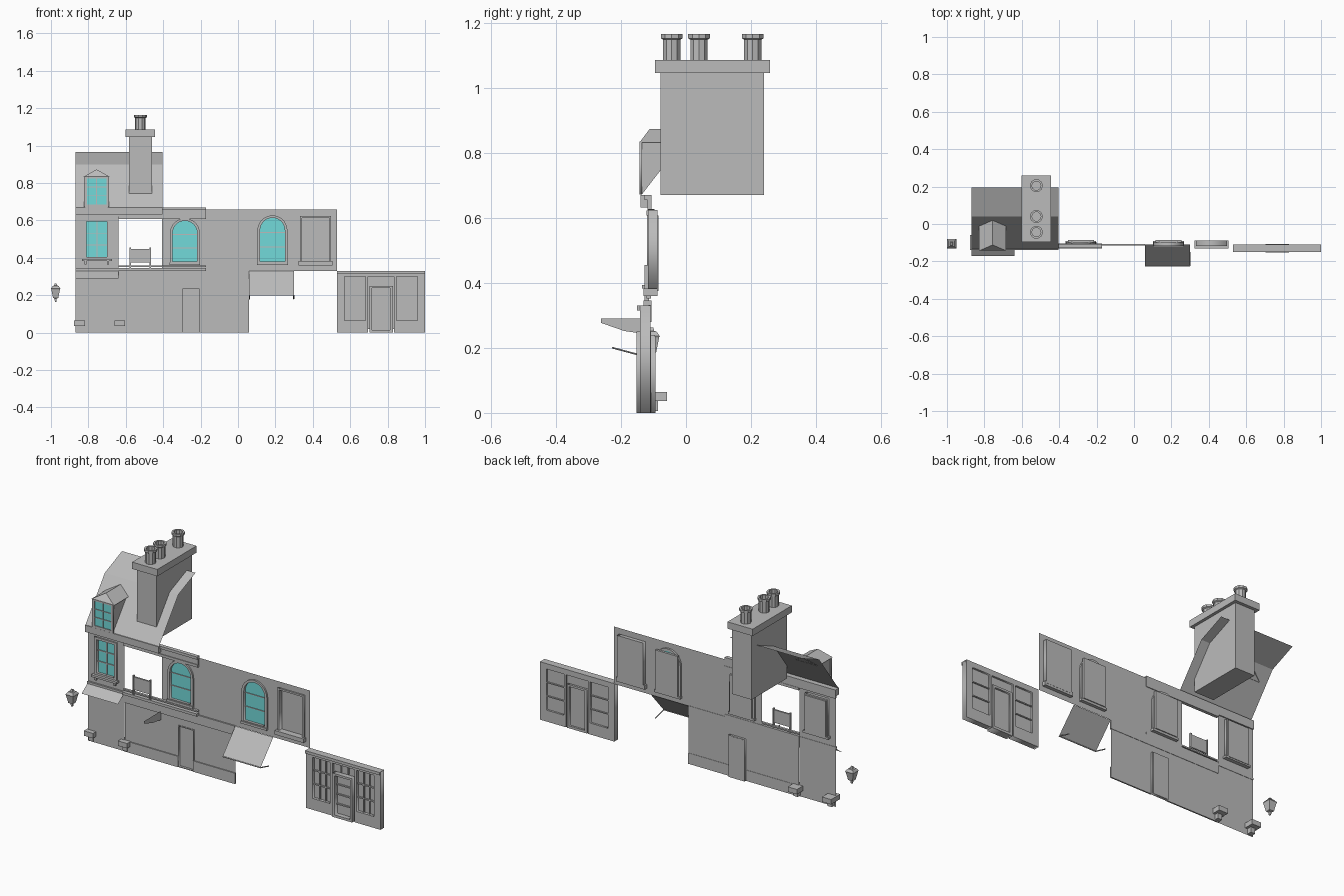
import bpy, bmesh, math
from mathutils import Vector


def material(name, col):
    m = bpy.data.materials.new(name)
    m.diffuse_color = (*col, 1)
    return m


GREY = material("stone grey", (0.5, 0.5, 0.5))
GLASS = material("teal glass", (0.17, 0.7, 0.7))


def mesh_obj(name, verts, faces, mat=GREY):
    me = bpy.data.meshes.new(name)
    me.from_pydata(verts, [], faces)
    me.materials.append(mat)
    o = bpy.data.objects.new(name, me)
    bpy.context.collection.objects.link(o)
    return o


def box(name, x0, x1, y0, y1, z0, z1, mat=GREY):
    v = [(x, y, z) for z in (z0, z1) for x, y in ((x0, y0), (x1, y0), (x1, y1), (x0, y1))]
    f = [(3, 2, 1, 0), (4, 5, 6, 7)] + [(i, (i + 1) % 4, (i + 1) % 4 + 4, i + 4) for i in range(4)]
    return mesh_obj(name, v, f, mat)


def panel(name, outlines, y, depth=0.0, mat=GREY):
    """Flat x-z panel; later outlines inside the first become holes."""
    cu = bpy.data.curves.new(name, 'CURVE')
    cu.dimensions, cu.fill_mode, cu.extrude = '2D', 'BOTH', depth / 2
    for pts in outlines:
        s = cu.splines.new('POLY')
        s.points.add(len(pts) - 1)
        for p, (x, z) in zip(s.points, pts):
            p.co = (x, z, 0, 1)
        s.use_cyclic_u = True
    tmp = bpy.data.objects.new(name + "_outline", cu)
    me = bpy.data.meshes.new_from_object(tmp)
    bpy.data.objects.remove(tmp)
    me.materials.clear()
    me.materials.append(mat)
    for p in me.polygons:
        p.material_index = 0
    o = bpy.data.objects.new(name, me)
    o.rotation_euler.x = math.pi / 2
    o.location.y = y
    bpy.context.collection.objects.link(o)
    return o


def rect(x0, x1, z0, z1):
    return [(x0, z0), (x1, z0), (x1, z1), (x0, z1)]


def arch(cx, w, z0, top):
    """Round-headed outline of half width w."""
    n = 14
    return [(cx - w, z0), (cx + w, z0)] + [
        (cx + w * math.cos(math.pi * i / n), top - w + w * math.sin(math.pi * i / n)) for i in range(n + 1)]


def lathe(name, cx, cy, prof, sides, turn=0.0):
    """Faceted turned part from (radius, z) pairs."""
    v = [(cx + r * math.cos(turn + 2 * math.pi * i / sides),
          cy + r * math.sin(turn + 2 * math.pi * i / sides), z) for r, z in prof for i in range(sides)]
    f = [(k * sides + i, k * sides + (i + 1) % sides, (k + 1) * sides + (i + 1) % sides, (k + 1) * sides + i)
         for k in range(len(prof) - 1) for i in range(sides)]
    f += [tuple(range(sides))[::-1], tuple(range(len(v) - sides, len(v)))]
    return mesh_obj(name, v, f)


def rod(name, a, b, r=0.003):
    a, b = Vector(a), Vector(b)
    o = lathe(name, 0, 0, [(r, 0), (r, (b - a).length)], 6)
    o.rotation_euler = (b - a).to_track_quat('Z', 'Y').to_euler()
    o.location = a
    return o


def bars(name, x0, x1, z0, z1, cols, rows, y, t=0.005):
    for i in range(1, cols):
        x = x0 + (x1 - x0) * i / cols
        box(name + "_upright", x - t / 2, x + t / 2, y - t, y, z0, z1)
    for i in range(1, rows):
        z = z0 + (z1 - z0) * i / rows
        box(name + "_crossbar", x0, x1, y - t, y, z - t / 2, z + t / 2)


# Ground floor wall with doorway, plinth and upper band
panel("ground_wall", [[(-0.64, 0), (-0.30, 0), (-0.30, 0.235), (-0.205, 0.235), (-0.205, 0),
                       (0.06, 0), (0.06, 0.33), (-0.64, 0.33)]], -0.108)
box("plinth_left", -0.64, -0.30, -0.114, -0.106, 0, 0.062)
box("plinth_right", -0.205, 0.06, -0.114, -0.106, 0, 0.062)
box("band_course", -0.64, 0.06, -0.116, -0.106, 0.28, 0.332)
panel("door_reveal", [rect(-0.304, -0.201, 0, 0.239), rect(-0.298, -0.207, 0.004, 0.233)], -0.103, 0.016)
panel("door", [rect(-0.30, -0.205, 0, 0.235)], -0.096, 0.003)

# Left bay wall with sash window
panel("left_bay_wall", [rect(-0.87, -0.64, 0, 0.63), rect(-0.812, -0.698, 0.395, 0.60)], -0.112)
panel("sash_frame", [rect(-0.827, -0.683, 0.385, 0.608), rect(-0.81, -0.70, 0.405, 0.595)], -0.108, 0.024)
panel("sash_glass", [rect(-0.812, -0.698, 0.40, 0.60)], -0.105, 0, GLASS)
bars("sash", -0.81, -0.70, 0.405, 0.595, 2, 3, -0.105)
box("sash_back", -0.82, -0.69, -0.100, -0.087, 0.39, 0.60)
box("sash_sill", -0.835, -0.675, -0.135, -0.09, 0.382, 0.394)
for x in (-0.815, -0.695):
    box("sill_bracket", x - 0.006, x + 0.006, -0.128, -0.112, 0.365, 0.382)

# Sloped canopy and band on the left bay
mesh_obj("left_canopy", [(-0.87, -0.17, 0.29), (-0.64, -0.17, 0.29), (-0.64, -0.112, 0.332), (-0.87, -0.112, 0.332)],
         [(0, 1, 2, 3)])
box("bay_band", -0.87, -0.64, -0.122, -0.11, 0.33, 0.342)

# Stone corbels through the foot of the wall
for x in (-0.848, -0.632):
    box("corbel_block", x - 0.029, x + 0.029, -0.14, -0.058, 0.036, 0.064)
    box("corbel_foot", x - 0.014, x + 0.014, -0.12, -0.086, 0.006, 0.036)

# Upper wall with two arched openings and a blind window
ARCHES = ((-0.284, 0.611), (0.184, 0.627))
panel("upper_wall", [[(-0.405, 0.33), (0.53, 0.33), (0.53, 0.658), (-0.405, 0.658)]]
      + [arch(cx, 0.072, 0.38, top - 0.006) for cx, top in ARCHES] + [rect(0.34, 0.49, 0.38, 0.618)], -0.108)
for cx, top in ARCHES:
    panel("arch_frame", [arch(cx, 0.08, 0.37, top), arch(cx, 0.066, 0.38, top - 0.013)], -0.107, 0.02)
    panel("arch_glass", [arch(cx, 0.074, 0.375, top - 0.006)], -0.102, 0, GLASS)
    bars("arch", cx - 0.066, cx + 0.066, 0.38, top - 0.013, 1, 3, -0.102, 0.004)
    box("arch_back", cx - 0.07, cx + 0.07, -0.098, -0.085, 0.375, top - 0.02)
    box("arch_sill", cx - 0.082, cx + 0.082, -0.122, -0.09, 0.362, 0.375)
panel("blind_frame", [rect(0.332, 0.498, 0.372, 0.624), rect(0.342, 0.488, 0.382, 0.614)], -0.102, 0.03)
panel("blind_panel", [rect(0.335, 0.495, 0.375, 0.62)], -0.09, 0.006)
box("blind_sill", 0.323, 0.505, -0.13, -0.088, 0.36, 0.383)

# Cornice and ledge mouldings
box("cornice_lower", -0.64, -0.17, -0.122, -0.104, 0.607, 0.622)
box("cornice_face", -0.87, -0.17, -0.118, -0.106, 0.62, 0.66)
box("cornice_lip", -0.87, -0.405, -0.14, -0.106, 0.632, 0.67)
box("cornice_lip_right", -0.405, -0.17, -0.128, -0.106, 0.655, 0.67)
box("ledge", -0.64, -0.17, -0.13, -0.106, 0.33, 0.345)
box("ledge_lip", -0.64, -0.17, -0.122, -0.108, 0.352, 0.36)

# Small board on posts in the opening
box("board", -0.58, -0.465, -0.126, -0.116, 0.375, 0.448)
for x in (-0.575, -0.47):
    box("board_post", x - 0.004, x + 0.004, -0.128, -0.114, 0.345, 0.455)

# Triangular bracket sheet
mesh_obj("wall_bracket", [(-0.41, -0.262, 0.29), (-0.41, -0.262, 0.277), (-0.41, -0.19, 0.252),
                          (-0.41, -0.11, 0.24), (-0.41, -0.11, 0.29)], [(0, 1, 2, 3, 4)])

# Awning and its arms
mesh_obj("awning", [(0.06, -0.225, 0.2), (0.30, -0.225, 0.2), (0.30, -0.11, 0.33), (0.06, -0.11, 0.33)], [(0, 1, 2, 3)])
for x in (0.062, 0.298):
    rod("awning_arm", (x, -0.225, 0.2), (x, -0.15, 0.18))
rod("awning_bar", (0.06, -0.225, 0.2), (0.30, -0.225, 0.2))

# Mansard roof sheet
roof = [(-0.135, 0.67), (0.04, 0.90), (0.195, 0.965)]
mesh_obj("mansard_roof", [(x, y, z) for y, z in roof for x in (-0.87, -0.405)], [(0, 1, 3, 2), (2, 3, 5, 4)])

# Dormer: cheeks, hipped roof and window
mesh_obj("dormer_body", [(-0.817, -0.137, 0.67), (-0.817, -0.137, 0.835), (-0.817, -0.01, 0.835),
                         (-0.695, -0.137, 0.67), (-0.695, -0.137, 0.835), (-0.695, -0.01, 0.835)],
         [(0, 1, 2), (3, 5, 4), (0, 3, 4, 1)])
mesh_obj("dormer_roof", [(-0.828, -0.143, 0.832), (-0.684, -0.143, 0.832), (-0.684, -0.01, 0.832),
                         (-0.828, -0.01, 0.832), (-0.756, -0.112, 0.873), (-0.756, 0.025, 0.873)],
         [(0, 1, 4), (1, 2, 5, 4), (3, 0, 4, 5), (0, 3, 2, 1)])
panel("dormer_frame", [rect(-0.823, -0.689, 0.672, 0.834), rect(-0.808, -0.704, 0.685, 0.825)], -0.139, 0.008)
panel("dormer_glass", [rect(-0.81, -0.702, 0.682, 0.828)], -0.1385, 0, GLASS)
bars("dormer", -0.808, -0.704, 0.685, 0.825, 2, 3, -0.138, 0.004)

# Chimney stack, cap and pots
box("chimney_stack", -0.583, -0.46, -0.078, 0.24, 0.67, 1.046)
box("chimney_cap", -0.602, -0.443, -0.096, 0.258, 1.046, 1.085)
for y in (-0.044, 0.04, 0.205):
    lathe("chimney_pot", -0.522, y, [(0.028, 1.085), (0.028, 1.148), (0.035, 1.152), (0.035, 1.165),
                                     (0.024, 1.165), (0.024, 1.14)], 10)

# Shopfront: frame, glazing bars and door
S0, S1 = 0.53, 1.0
panel("shop_frame", [[(S0, 0), (0.695, 0), (0.695, 0.245), (0.695, 0.30), (0.835, 0.30), (0.835, 0), (S1, 0),
                      (S1, 0.33), (S0, 0.33)],
                     rect(0.57, 0.682, 0.065, 0.30), rect(0.848, 0.96, 0.065, 0.30)], -0.125, 0.032)
panel("shop_panes", [rect(0.56, 0.97, 0.02, 0.31)], -0.122, 0.004)
box("shop_cornice", S0, S1, -0.15, -0.109, 0.315, 0.331)
for x0, x1 in ((0.57, 0.682), (0.848, 0.96)):
    bars("shop_window", x0, x1, 0.065, 0.30, 3, 3, -0.124, 0.007)
    bars("shop_window_inside", x0, x1, 0.065, 0.30, 1, 3, -0.113, 0.006)
bars("shop_transom", 0.695, 0.835, 0.255, 0.30, 3, 1, -0.124, 0.007)
panel("shop_door_frame", [rect(0.702, 0.828, 0, 0.25), rect(0.716, 0.814, 0.014, 0.238)], -0.13, 0.044)
panel("shop_door", [rect(0.71, 0.82, 0, 0.245)], -0.122, 0.006)
bars("shop_door", 0.716, 0.814, 0.014, 0.238, 1, 4, -0.125, 0.007)

# Hanging lantern
lathe("lantern", -0.975, -0.106, [(0.006, 0.165), (0.008, 0.182), (0.02, 0.186), (0.033, 0.232), (0.036, 0.236),
                                  (0.022, 0.25), (0.012, 0.252), (0.008, 0.262)], 4, math.pi / 4)

# Consistent outward normals on closed parts
for o in bpy.data.objects:
    bm = bmesh.new()
    bm.from_mesh(o.data)
    bmesh.ops.remove_doubles(bm, verts=bm.verts, dist=1e-5)
    if all(e.is_manifold for e in bm.edges):
        bmesh.ops.recalc_face_normals(bm, faces=bm.faces)
    bm.to_mesh(o.data)
    bm.free()
